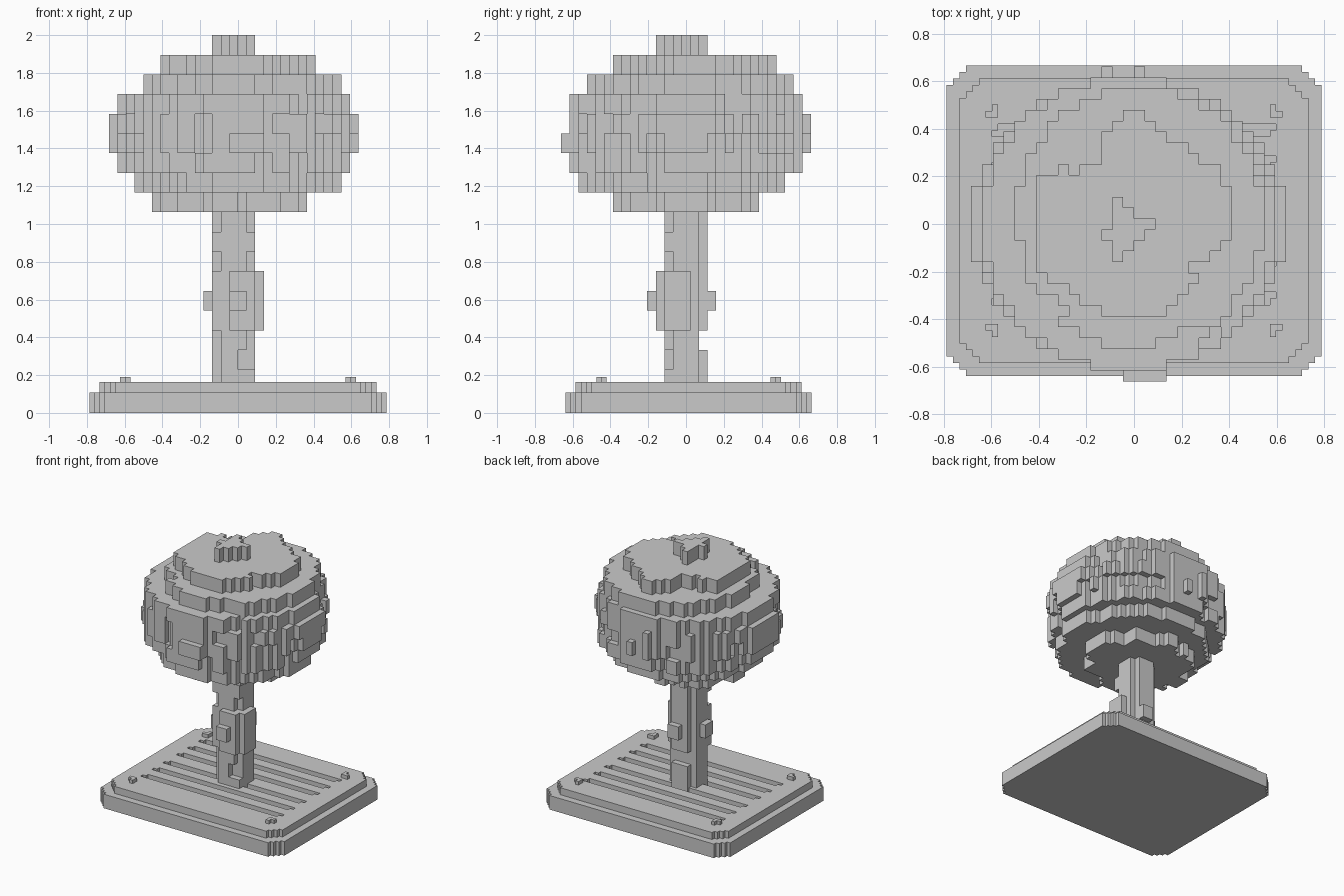
import bpy
import math
import random

random.seed(7)
old = bpy.data.objects.get("Cube")
if old:
    bpy.data.objects.remove(old, do_unlink=True)

# Single stone-grey material
grey = bpy.data.materials.new("plain_grey")
grey.use_nodes = True
colour = (0.59, 0.59, 0.59, 1)
grey.diffuse_color = colour
bsdf = next(n for n in grey.node_tree.nodes if n.type == 'BSDF_PRINCIPLED')
bsdf.inputs["Base Color"].default_value = colour


def block_mesh(name, cells, size, origin):
    """Make the outer skin of a set of grid cells as one flat-shaded object."""
    verts, faces = {}, []
    for cell in cells:
        for axis in range(3):
            for side in (0, 1):
                near = list(cell)
                near[axis] += 2 * side - 1
                if tuple(near) in cells:
                    continue
                u, v = (axis + 1) % 3, (axis + 2) % 3
                loop = []
                for a, b in ((0, 0), (1, 0), (1, 1), (0, 1)):
                    corner = list(cell)
                    corner[axis] += side
                    corner[u] += a
                    corner[v] += b
                    loop.append(verts.setdefault(tuple(corner), len(verts)))
                faces.append(loop if side else loop[::-1])
    points = [[o + s * k for o, s, k in zip(origin, size, p)] for p in verts]
    mesh = bpy.data.meshes.new(name)
    mesh.from_pydata(points, [], faces)
    mesh.materials.append(grey)
    obj = bpy.data.objects.new(name, mesh)
    bpy.context.collection.objects.link(obj)
    return obj


def box(x0, x1, y0, y1, z0, z1):
    return {(x, y, z) for x in range(x0, x1) for y in range(y0, y1)
            for z in range(z0, z1)}


def rows(runs, first, z):
    """One layer given as a run of cells per row, front to back."""
    return {(x, first + i, z) for i, (a, b) in enumerate(runs) for x in range(a, b)}


def stepped_slab(hx, y0, y1, z0, z1, cut=3):
    """Slab whose four corners are cut away in steps."""
    return {c for c in box(-hx, hx, y0, y1, z0, z1)
            if min(c[0] + hx, hx - 1 - c[0]) + min(c[1] - y0, y1 - 1 - c[1]) >= cut}


# Base: two stepped tiers, slots with staggered ends and four corner studs
fine = 0.02715
base = stepped_slab(29, -23, 25, 0, 4) | stepped_slab(27, -21, 23, 4, 6)
for row in (-12, -7, -2, 4, 9, 14):
    base -= box(-22, 21, row, row + 1, 4, 6)
    base -= box(-21, 22, row + 1, row + 2, 4, 6)
for sx in (-1, 1):
    for y in (-17, 17):
        x = 21 if sx > 0 else -23
        stud = box(x, x + 2, y, y + 2, 6, 7)
        stud.discard((22 if sx > 0 else -23, y + (1 if y > 0 else 0), 6))
        base |= stud
block_mesh("slotted_base", base, (fine,) * 3, (0, -fine / 2, 0))

# Trunk and crown share a coarser grid with tall cells
coarse = (0.0456, 0.0456, 1.875 / 18)
start = (0, -0.0228, 0.125)


def without_corners(x0, x1, y0, y1, z0, z1):
    return {c for c in box(x0, x1, y0, y1, z0, z1)
            if not (c[0] in (x0, x1 - 1) and c[1] in (y0, y1 - 1))}


# Trunk: rounded post with a burl and a few knots
trunk = without_corners(-3, 2, -2, 3, 0, 9)
trunk -= box(-3, 2, 2, 3, 2, 3)
trunk -= box(0, 2, -2, -1, 1, 2)       # hollow above the root
trunk |= box(-3, 2, -2, 2, 3, 6)       # burl core
trunk |= box(-1, 2, -3, -2, 3, 6)      # burl front plate
trunk |= box(2, 3, -2, 1, 3, 6)        # burl side plate
trunk |= box(-1, 1, -4, -3, 4, 5)      # front knot
trunk |= box(-1, 1, 3, 4, 4, 5)        # back knot
trunk |= box(-4, -3, -1, 1, 4, 5)      # side knot
trunk |= box(0, 2, -2, -1, 0, 1)       # root
trunk |= {(-3, -2, 7), (1, -2, 7)}     # bark chips
block_mesh("trunk", trunk, coarse, start)

# Rounded crown layers from the bottom up:
# x range, y range, roundness (2 is an ellipse, less is a diamond)
layers = [
    (-10, 8, -8, 9, 1.7),
    (-12, 12, -12, 12, 2),
    (-14, 13, -13, 14, 2),
    (-15, 14, -13, 14, 2),
    (-15, 14, -13, 14, 2),
    (-14, 13, -13, 14, 2),
    (-11, 12, -11, 13, 2),
]
crown = set()
sectors = 36
for i, (x0, x1, y0, y1, power) in enumerate(layers):
    cx, cy = (x0 + x1) / 2, (y0 + y1) / 2
    rx, ry = (x1 - x0) / 2, (y1 - y0) / 2
    depth = 1.3 / rx if i == 0 else 0.07
    dents = [depth if random.random() < 0.2 else 0 for _ in range(sectors)]
    for quarter in range(4):
        dents[quarter * sectors // 4] = dents[quarter * sectors // 4 - 1] = 0
    for c in box(x0, x1, y0, y1, 9 + i, 10 + i):
        dx, dy = (c[0] + 0.5 - cx) / rx, (c[1] + 0.5 - cy) / ry
        sector = int((math.atan2(dy, dx) / math.tau + 0.5) * sectors) % sectors
        if (abs(dx) ** power + abs(dy) ** power) ** (1 / power) <= 1 - dents[sector]:
            crown.add(c)

# Leaf tufts standing out of the sides
crown |= box(-1, 3, -14, -12, 12, 13)
crown |= box(-3, -2, 13, 15, 12, 14)
crown |= box(0, 1, 13, 15, 12, 13)

# Uneven cap layer and the small tuft on top
cap = [(-3, 3), (-5, 4), (-6, 5), (-8, 6), (-9, 5), (-9, 7), (-9, 8)]
cap += [(-9, 9)] * 5
cap += [(-9, 8), (-5, 8), (-3, 6), (-3, 5), (-3, 3), (-2, 2), (-1, 1)]
crown |= rows(cap, -8, 16) | {(-7, 5, 16)}
tuft = [(-2, -1), (-2, 0), (-3, 1), (-2, 2), (-2, 0), (-2, -1)]
crown |= rows(tuft, -3, 17)
block_mesh("leaf_crown", crown, coarse, start)
